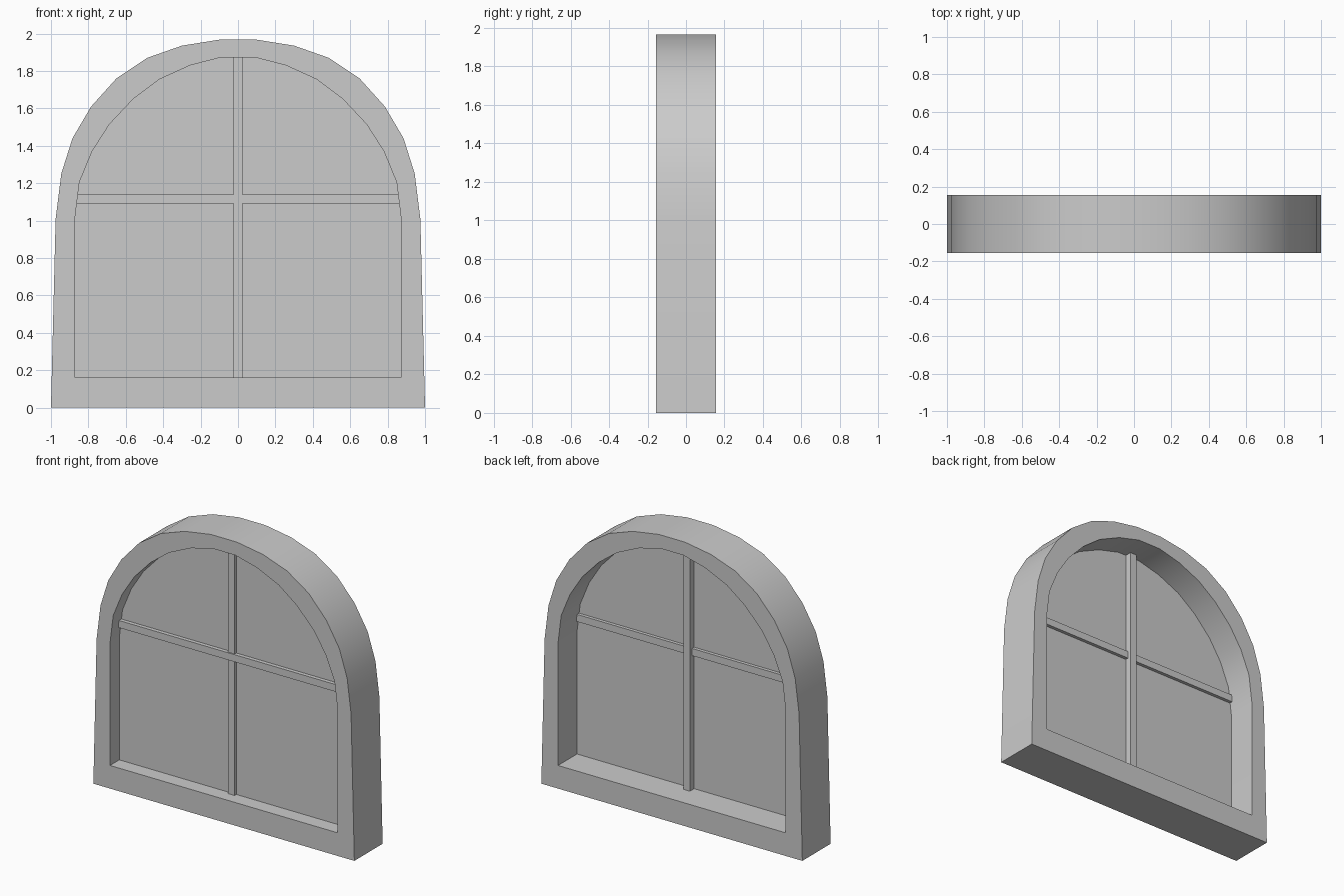
import bpy, bmesh

if "Cube" in bpy.data.objects:
    bpy.data.objects.remove(bpy.data.objects["Cube"])

# half profiles (x, z) from the bottom corner up to the crown
OUTER = [(1.0, 0), (0.975, 1.01), (0.945, 1.25), (0.885, 1.44), (0.785, 1.61),
         (0.65, 1.76), (0.485, 1.87), (0.30, 1.935), (0.10, 1.967)]
INNER = [(0.872, 0.16), (0.872, 1.01), (0.848, 1.205), (0.78, 1.37), (0.687, 1.515),
         (0.56, 1.65), (0.42, 1.755), (0.255, 1.83), (0.088, 1.873)]
DEPTH = 0.155
PANE_Y = -0.053


def full(half):
    return half + [(-x, z) for x, z in reversed(half)]


def finish(name, bm, smooth=False):
    mesh = bpy.data.meshes.new(name)
    bmesh.ops.recalc_face_normals(bm, faces=bm.faces)
    bm.to_mesh(mesh)
    bm.free()
    ob = bpy.data.objects.new(name, mesh)
    bpy.context.collection.objects.link(ob)
    if smooth:
        bpy.ops.object.select_all(action='DESELECT')
        ob.select_set(True)
        bpy.context.view_layer.objects.active = ob
        bpy.ops.object.shade_smooth_by_angle(angle=0.6)
    return ob


def bar(name, x, y, z):
    bm = bmesh.new()
    bmesh.ops.create_cube(bm, size=1)
    for v in bm.verts:
        for i, (lo, hi) in enumerate((x, y, z)):
            v.co[i] = hi if v.co[i] > 0 else lo
    return finish(name, bm)


# arched frame: four loops joined into a closed ring
bm = bmesh.new()
loops = [[bm.verts.new((x, y, z)) for x, z in full(p)]
         for p, y in ((OUTER, -DEPTH), (OUTER, DEPTH), (INNER, DEPTH), (INNER, -DEPTH))]
n = len(loops[0])
for k in range(4):
    a, b = loops[k], loops[(k + 1) % 4]
    for i in range(n):
        j = (i + 1) % n
        bm.faces.new((a[i], a[j], b[j], b[i]))
finish("window_frame", bm, smooth=True)

# glass pane: a single sheet filling the opening
bm = bmesh.new()
bm.faces.new([bm.verts.new((x, PANE_Y, z)) for x, z in full(INNER)])
pane = finish("glass_pane", bm)
# the pane faces the front
if pane.data.polygons[0].normal.y > 0:
    pane.data.flip_normals()

# glazing bars
bar("vertical_bar", (-0.025, 0.025), (-0.072, -0.006), (0.16, 1.873))
bar("horizontal_bar", (-0.86, 0.86), (-0.08, -0.03), (1.09, 1.14))
